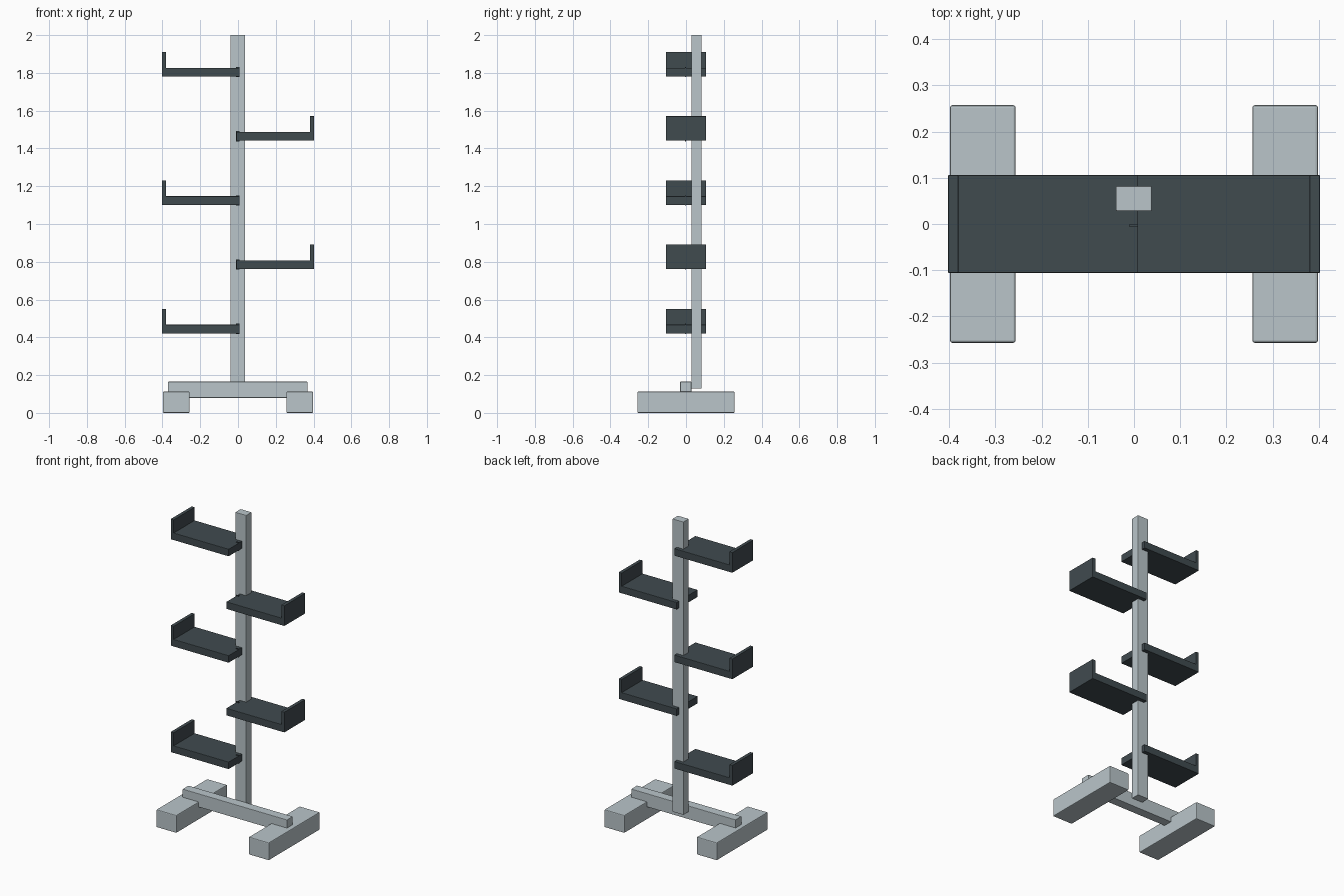
import bpy

cube = bpy.data.objects.get("Cube")
if cube:
    bpy.data.objects.remove(cube, do_unlink=True)


def material(name, rgb):
    m = bpy.data.materials.new(name)
    m.use_nodes = True
    m.diffuse_color = (*rgb, 1)
    bsdf = next(n for n in m.node_tree.nodes if n.type == 'BSDF_PRINCIPLED')
    bsdf.inputs["Base Color"].default_value = (*rgb, 1)
    return m


pale = material("pale grey", (0.49, 0.56, 0.59))
dark = material("dark slate", (0.051, 0.069, 0.078))


def box(name, x, y, z, mat, bevel=0.0):
    """Box from (min, max) ranges, with softly chamfered edges."""
    bounds = (x, y, z)
    bpy.ops.mesh.primitive_cube_add(size=1, location=[(a + b) / 2 for a, b in bounds])
    ob = bpy.context.object
    ob.name = name
    ob.scale = [b - a for a, b in bounds]
    bpy.ops.object.transform_apply(location=False, rotation=False, scale=True)
    ob.data.materials.append(mat)
    if bevel:
        mod = ob.modifiers.new("edge_bevel", 'BEVEL')
        mod.width = bevel
        mod.segments = 2
    return ob


def side_range(side, inner, outer):
    return sorted((side * inner, side * outer))


# Base: two feet joined by a crossbar
for side, label in ((1, "left"), (-1, "right")):
    box(f"{label}_foot", side_range(side, 0.256, 0.398), (-0.257, 0.257),
        (0, 0.113), pale, 0.005)
box("crossbar", (-0.37, 0.368), (-0.031, 0.028), (0.08, 0.165), pale, 0.002)

# Upright post behind the crossbar
box("post", (-0.039, 0.038), (0.028, 0.082), (0.128, 2.0), pale, 0.002)

# Alternating shelves, each an L-profile with an upturned outer lip
for i in range(5):
    side = -1 if i % 2 == 0 else 1
    z = 0.421 + i * 0.34
    label = f"shelf_{i + 1}"
    box(label, side_range(side, -0.008, 0.402), (-0.106, 0.106),
        (z, z + 0.046), dark, 0.002)
    box(label + "_lip", side_range(side, 0.38, 0.402), (-0.106, 0.106),
        (z, z + 0.13), dark, 0.002)
    # Small fixing tab on the inner end
    box(label + "_tab", (-0.01, 0.009), (-0.006, 0.0), (z - 0.003, z + 0.051), dark)
